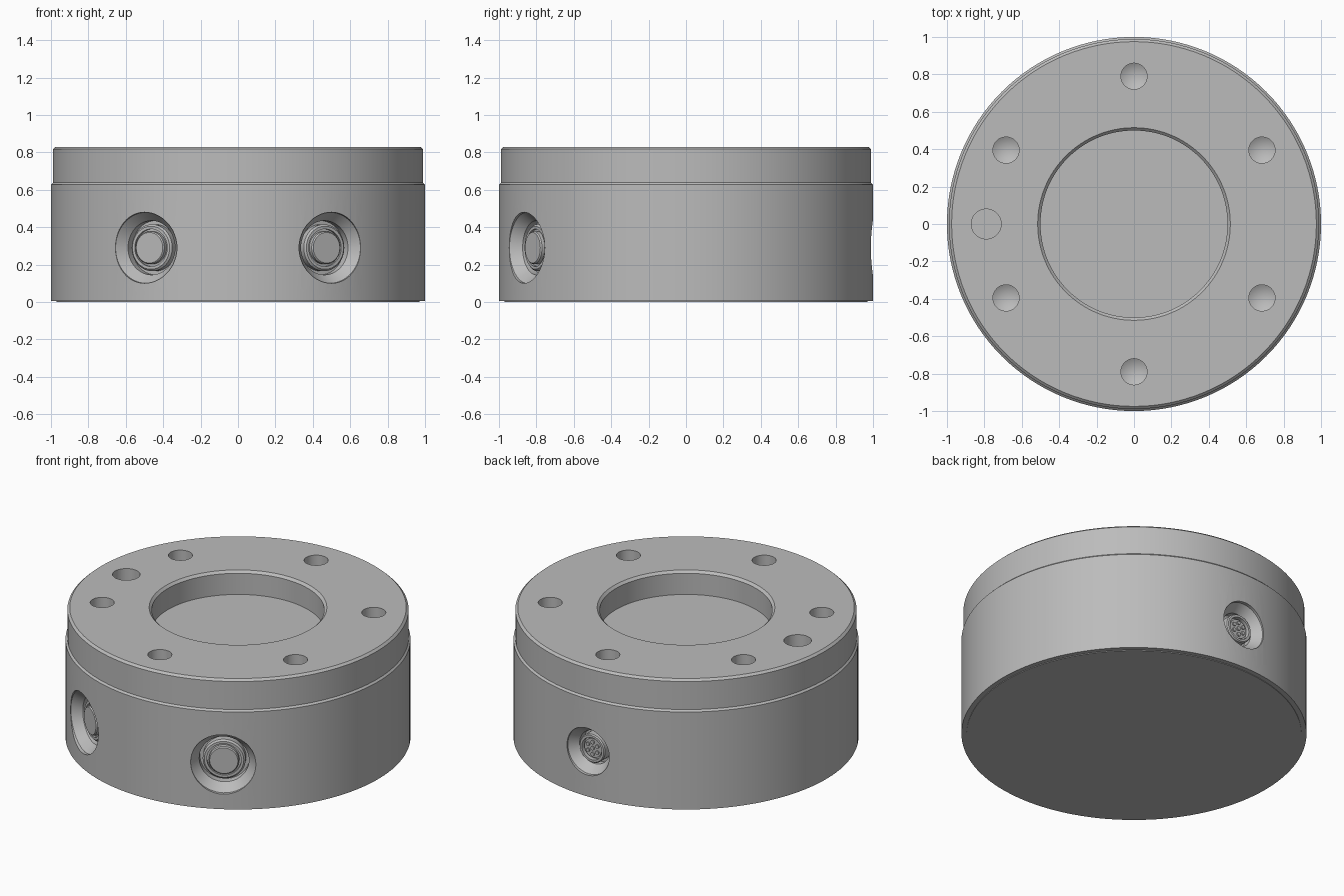
import bpy
import bmesh
from math import cos, sin, pi, radians
from mathutils import Matrix

old = bpy.data.objects.get("Cube")
if old:
    bpy.data.objects.remove(old, do_unlink=True)

grey = bpy.data.materials.new("machined_grey")
grey.use_nodes = True
GREY = (0.5, 0.5, 0.5, 1)
grey.diffuse_color = GREY
grey.node_tree.nodes["Principled BSDF"].inputs["Base Color"].default_value = GREY


def lathe(name, profile, sides=48, matrix=Matrix()):
    """Turn a (radius, height) profile, bottom to top, around local z."""
    bm = bmesh.new()
    rings = []
    for r, z in profile:
        if r == 0:
            rings.append([bm.verts.new((0, 0, z))] * sides)
        else:
            rings.append([bm.verts.new((r * cos(2 * pi * i / sides),
                                        r * sin(2 * pi * i / sides), z))
                          for i in range(sides)])
    for low, high in zip(rings, rings[1:]):
        for i in range(sides):
            j = (i + 1) % sides
            corners = dict.fromkeys((low[i], low[j], high[j], high[i]))
            bm.faces.new(list(corners))
    bmesh.ops.recalc_face_normals(bm, faces=bm.faces)
    mesh = bpy.data.meshes.new(name)
    bm.to_mesh(mesh)
    bm.free()
    mesh.transform(matrix)
    mesh.materials.append(grey)
    obj = bpy.data.objects.new(name, mesh)
    bpy.context.collection.objects.link(obj)
    return obj


def smooth(obj):
    bpy.ops.object.select_all(action="DESELECT")
    obj.select_set(True)
    bpy.context.view_layer.objects.active = obj
    bpy.ops.object.shade_smooth_by_angle(angle=radians(25))


def cut(target, cutter):
    """Subtract the cutter from the target and discard it."""
    cutter.hide_render = True
    bpy.context.view_layer.objects.active = target
    mod = target.modifiers.new("cut", "BOOLEAN")
    mod.operation = "DIFFERENCE"
    mod.solver = "EXACT"
    mod.object = cutter
    bpy.ops.object.modifier_apply(modifier=mod.name)
    bpy.data.objects.remove(cutter, do_unlink=True)


def radial(angle):
    """Frame on the side wall whose z axis points outwards."""
    return (Matrix.Rotation(radians(angle), 4, "Z")
            @ Matrix.Translation((0, 0, 0.29))
            @ Matrix.Rotation(pi / 2, 4, "Y"))


TOP = 0.83

# Stepped round housing with a shallow central recess
body = lathe("housing", [
    (0, 0.004), (1, 0.004), (1, 0.627), (0.989, 0.638), (0.989, 0.817),
    (0.975, TOP), (0.515, TOP), (0.5, 0.815), (0.5, 0.68), (0, 0.68)], 128)

# Six drilled holes with pointed ends
for k in range(6):
    a = radians(30 + 60 * k)
    spot = Matrix.Translation((0.79 * cos(a), 0.79 * sin(a), TOP))
    cut(body, lathe("drill", [(0, -0.2), (0.07, -0.16), (0.07, 0.05), (0, 0.05)], 32, spot))

# Flat-bottomed locating hole
cut(body, lathe("locating_drill", [(0, -0.16), (0.08, -0.16), (0.08, 0.05), (0, 0.05)],
                32, Matrix.Translation((-0.79, 0, TOP))))

# Countersunk side pockets: two at the front, a smaller one at the back
for angle, r in ((-60, 0.19), (-120, 0.19), (90, 0.15)):
    cut(body, lathe("pocket", [(0, 0.88), (r - 0.045, 0.88), (r - 0.045, 0.925),
                               (r, 0.98), (r, 1.1), (0, 1.1)], 48, radial(angle)))
smooth(body)

# Base plate
smooth(lathe("base_plate", [(0, 0), (0.97, 0), (0.97, 0.006), (0, 0.006)], 128))

# Front round fittings
for side, angle in (("left", -60), ("right", -120)):
    smooth(lathe(side + "_fitting", [
        (0, 0.87), (0.125, 0.87), (0.125, 0.92), (0.115, 0.93), (0.1, 0.93),
        (0.1, 0.915), (0.088, 0.915), (0.088, 0.94), (0.082, 0.947), (0, 0.947)],
        48, radial(angle)))

# Rear socket: collar, recessed insert and pins
back = radial(90)
smooth(lathe("socket_collar", [
    (0, 0.87), (0.09, 0.87), (0.09, 0.945), (0.084, 0.952), (0.07, 0.952),
    (0.07, 0.925), (0.06, 0.925), (0.06, 0.94), (0, 0.94)], 48, back))
for k in range(7):
    a, ring = k * pi / 3, 0.038 if k < 6 else 0
    spot = back @ Matrix.Translation((ring * cos(a), ring * sin(a), 0))
    smooth(lathe("socket_pin_%d" % (k + 1), [
        (0, 0.93), (0.012, 0.93), (0.012, 0.948), (0, 0.948)], 16, spot))
